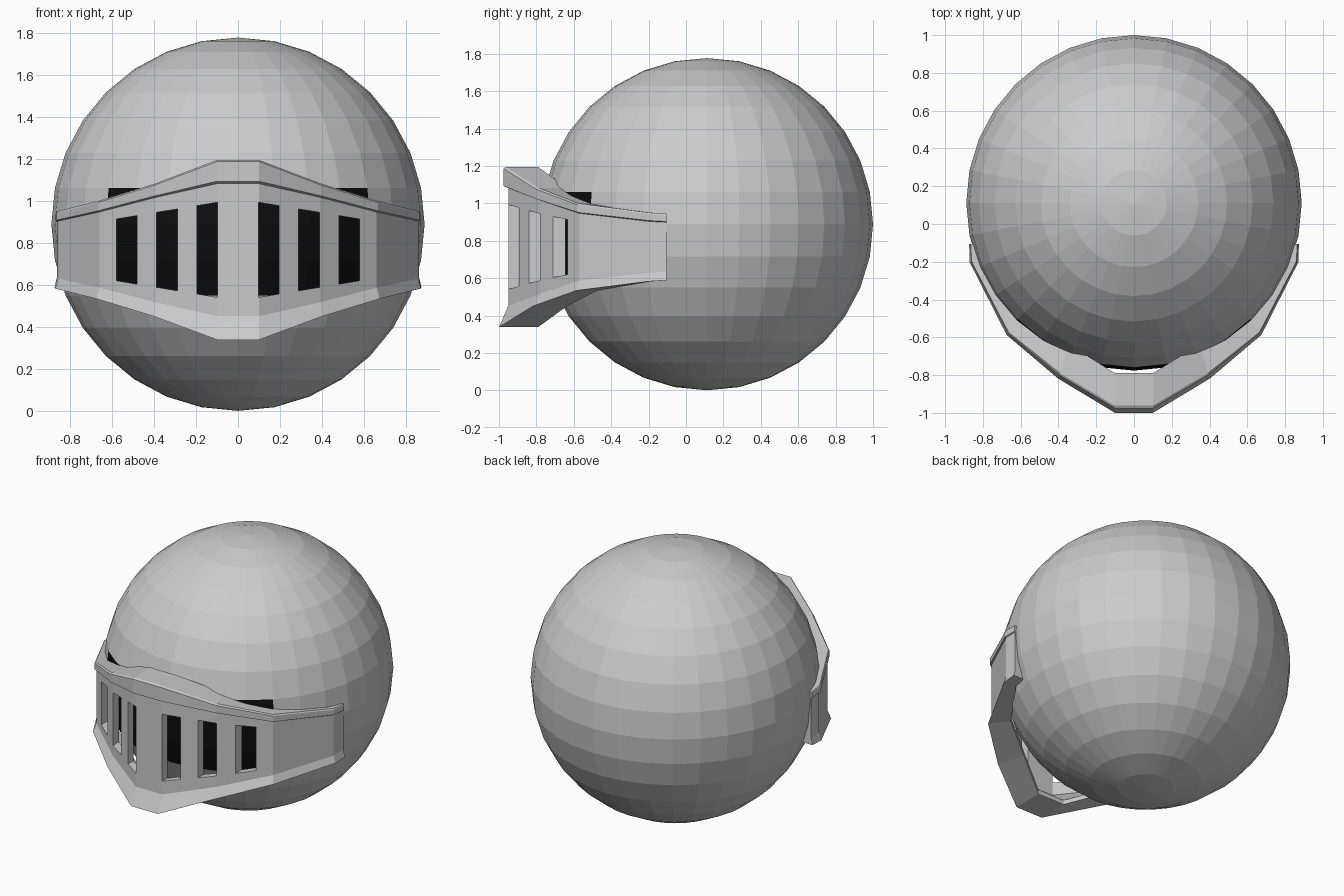
import bpy, bmesh
from mathutils import Vector

if "Cube" in bpy.data.objects:
    bpy.data.objects.remove(bpy.data.objects["Cube"])

black = bpy.data.materials.new("dark_opening")
black.diffuse_color = (0.004, 0.004, 0.004, 1)
black.use_nodes = True
black.node_tree.nodes["Principled BSDF"].inputs["Base Color"].default_value = black.diffuse_color
grey = bpy.data.materials.new("steel")
grey.diffuse_color = (0.8, 0.8, 0.8, 1)
grey.use_nodes = True
grey.node_tree.nodes["Principled BSDF"].inputs["Base Color"].default_value = grey.diffuse_color


def make_object(name, bm):
    bmesh.ops.recalc_face_normals(bm, faces=bm.faces)
    mesh = bpy.data.meshes.new(name)
    bm.to_mesh(mesh)
    bm.free()
    obj = bpy.data.objects.new(name, mesh)
    bpy.context.collection.objects.link(obj)
    return obj


# Round helmet shell, with the dark face opening behind the visor
bpy.ops.mesh.primitive_uv_sphere_add(segments=32, ring_count=16, radius=0.888,
                                     location=(0, 0.112, 0.889))
shell = bpy.context.object
shell.name = "helmet_shell"
shell.data.materials.append(grey)
shell.data.materials.append(black)
for face in shell.data.polygons:
    c = face.center
    if c.y < 0 and abs(c.x) < 0.62 and abs(c.z + 0.08) < 0.26:
        face.material_index = 1

# Visor stations: x, band y, outward direction, rim half height,
# band half height, rim flare scale, rim depth towards the shell
MID = 0.767
STATIONS = [
    (0.10, -0.950, (0.0, -1), 0.428, 0.315, 1.0, 0.16),
    (0.39, -0.780, (0.3, -1), 0.316, 0.250, 0.8, 0.15),
    (0.66, -0.570, (0.8, -1), 0.233, 0.180, 0.45, 0.12),
    (0.855, -0.200, (1, -0.2), 0.184, 0.137, 0.30, 0.07),
    (0.862, -0.105, (1, 0), 0.178, 0.132, 0.22, 0.07),
]


def section(x, y, out, rim, band, flare, depth, side):
    """Closed C-shaped cross-section: (outward offset, height)."""
    wall = -min(0.055, depth * 0.8)
    profile = [
        (0, -band), (0, band),
        (0.026 * flare, band + 0.1 * (rim - band)),
        (0.026 * flare, rim - 0.008), (0.012 * flare, rim),
        (-depth, rim), (-depth, rim - 0.03),
        (wall, band), (wall, -band),
        (-depth, 0.03 - rim), (-depth, -rim), (0.05 * flare, -rim),
    ]
    n = Vector(out).normalized()
    return [(side * (x + n.x * o), y + n.y * o, MID + h) for o, h in profile]


# Visor: sections joined from the left end round to the right end
bm = bmesh.new()
loops = [section(*s, -1) for s in reversed(STATIONS)] + [section(*s, 1) for s in STATIONS]
loops = [[bm.verts.new(p) for p in loop] for loop in loops]
for a, b in zip(loops, loops[1:]):
    for i in range(len(a)):
        j = (i + 1) % len(a)
        bm.faces.new((a[i], a[j], b[j], b[i]))
bm.faces.new(loops[0])
bm.faces.new(loops[-1])
visor = make_object("visor", bm)
visor.data.materials.append(grey)

# Six tapered eye slots
bm = bmesh.new()
for side in (-1, 1):
    for x0 in (0.098, 0.289, 0.480):
        ends = []
        for y in (-1.2, -0.45):
            ring = []
            for x, sign in ((x0, -1), (x0 + 0.098, -1), (x0 + 0.098, 1), (x0, 1)):
                half = 0.242 - 0.165 * x
                ring.append(bm.verts.new((side * x, y, MID + sign * half)))
            bm.faces.new(ring)
            ends.append(ring)
        for i in range(4):
            j = (i + 1) % 4
            bm.faces.new((ends[0][i], ends[0][j], ends[1][j], ends[1][i]))
cutter = make_object("slot_cutter", bm)
cutter.data.materials.append(grey)
cutter.hide_render = True

cut = visor.modifiers.new("slots", 'BOOLEAN')
cut.operation = 'DIFFERENCE'
cut.solver = 'EXACT'
cut.object = cutter
bpy.context.view_layer.objects.active = visor
bpy.ops.object.modifier_apply(modifier=cut.name)
bpy.data.objects.remove(cutter)
